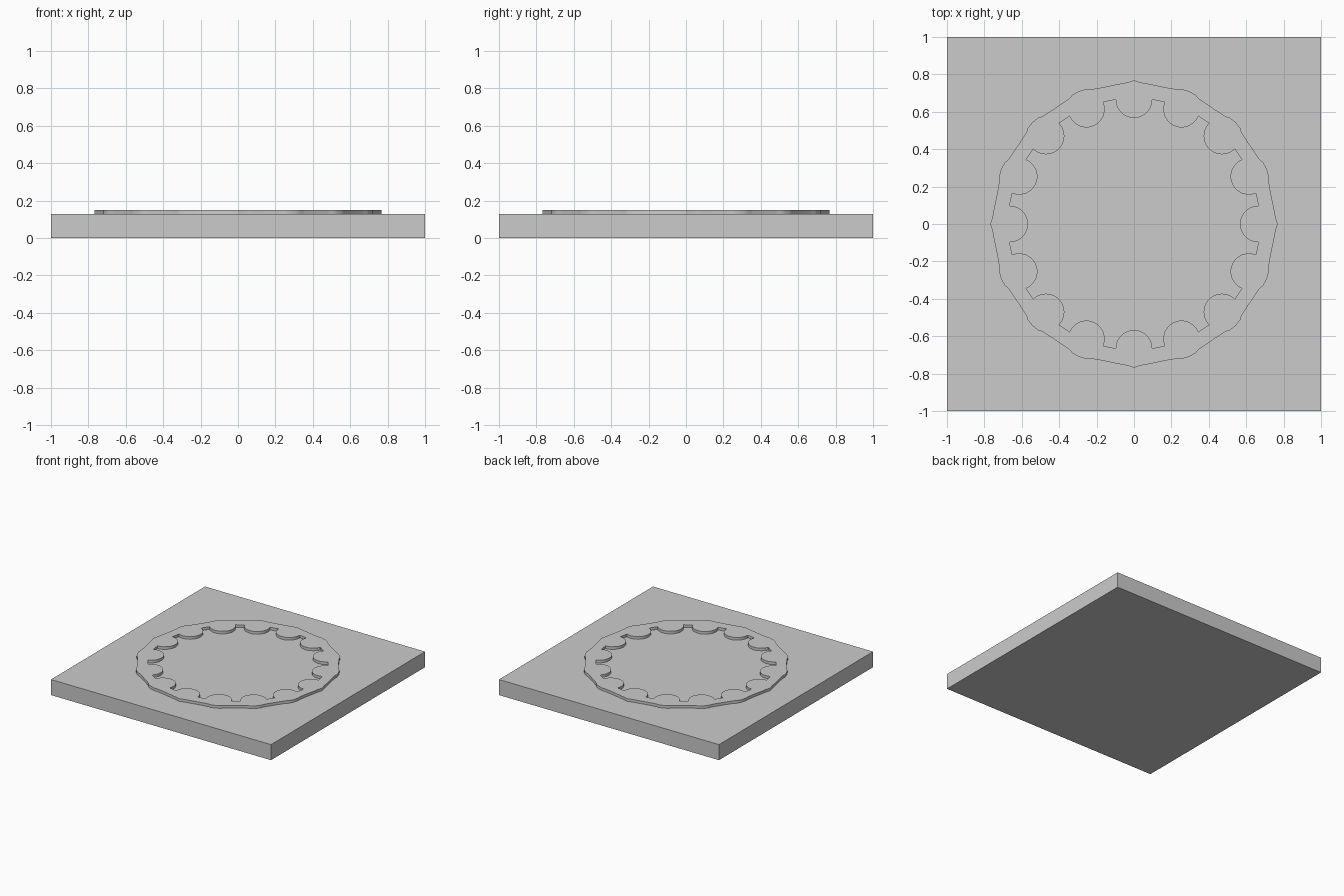
import bpy, bmesh
from math import sin, cos, radians
from mathutils import Vector, Matrix

cube = bpy.data.objects.get("Cube")
if cube:
    bpy.data.objects.remove(cube, do_unlink=True)

PLATE_TOP, RING_TOP = 0.128, 0.15
LOBES, STEPS = 16, 12
LOBE_CENTRE, LOBE_RADIUS = 0.665, 0.098

grey = bpy.data.materials.new("plain grey")
grey.use_nodes = True
colour = (0.6, 0.6, 0.6, 1)
grey.diffuse_color = colour
grey.node_tree.nodes["Principled BSDF"].inputs["Base Color"].default_value = colour


def add_object(name, bm):
    bmesh.ops.recalc_face_normals(bm, faces=bm.faces)
    mesh = bpy.data.meshes.new(name)
    bm.to_mesh(mesh)
    bm.free()
    mesh.materials.append(grey)
    obj = bpy.data.objects.new(name, mesh)
    bpy.context.collection.objects.link(obj)
    return obj


def outer_radius(degrees, on_axis):
    """Rim radius: a pointed bump on the axes, a rounded one elsewhere."""
    d = abs(degrees)
    if on_axis:
        return 0.768 - 0.004 * d if d < 3 else 0.757 - 0.0012 * (d - 3)
    if d < 3:
        return 0.768 - 0.001 * d
    return max(0.765 - 0.006 * (d - 3), 0.757 - 0.0012 * (d - 3))


# Square base plate
bm = bmesh.new()
bmesh.ops.create_cube(bm, size=1, matrix=Matrix.Translation((0, 0, PLATE_TOP / 2))
                      @ Matrix.Diagonal((2, 2, PLATE_TOP, 1)))
add_object("base_plate", bm)

# Raised ring with round lobes pointing inward
bm = bmesh.new()
inner, outer = [], []
for lobe in range(LOBES):
    turn = Matrix.Rotation(radians(lobe * 360 / LOBES), 3, 'Z')
    for i in range(STEPS + 1):
        t = i / STEPS
        a = radians(270 - 180 * t)
        p = Vector((LOBE_CENTRE + LOBE_RADIUS * cos(a), LOBE_RADIUS * sin(a), PLATE_TOP))
        inner.append(bm.verts.new(turn @ p))
        degrees = -9 + 18 * t
        r = outer_radius(degrees, lobe % 4 == 0)
        b = radians(degrees)
        outer.append(bm.verts.new(turn @ Vector((r * cos(b), r * sin(b), PLATE_TOP))))
count = len(inner)
for i in range(count):
    j = (i + 1) % count
    bm.faces.new((inner[i], outer[i], outer[j], inner[j]))
result = bmesh.ops.extrude_face_region(bm, geom=bm.faces[:], use_keep_orig=True)
top = [g for g in result["geom"] if isinstance(g, bmesh.types.BMVert)]
bmesh.ops.translate(bm, verts=top, vec=(0, 0, RING_TOP - PLATE_TOP))
ring = add_object("lobed_ring", bm)

# Soft walls with crisp rims
bpy.ops.object.select_all(action='DESELECT')
ring.select_set(True)
bpy.context.view_layer.objects.active = ring
bpy.ops.object.shade_smooth_by_angle(angle=radians(30))
